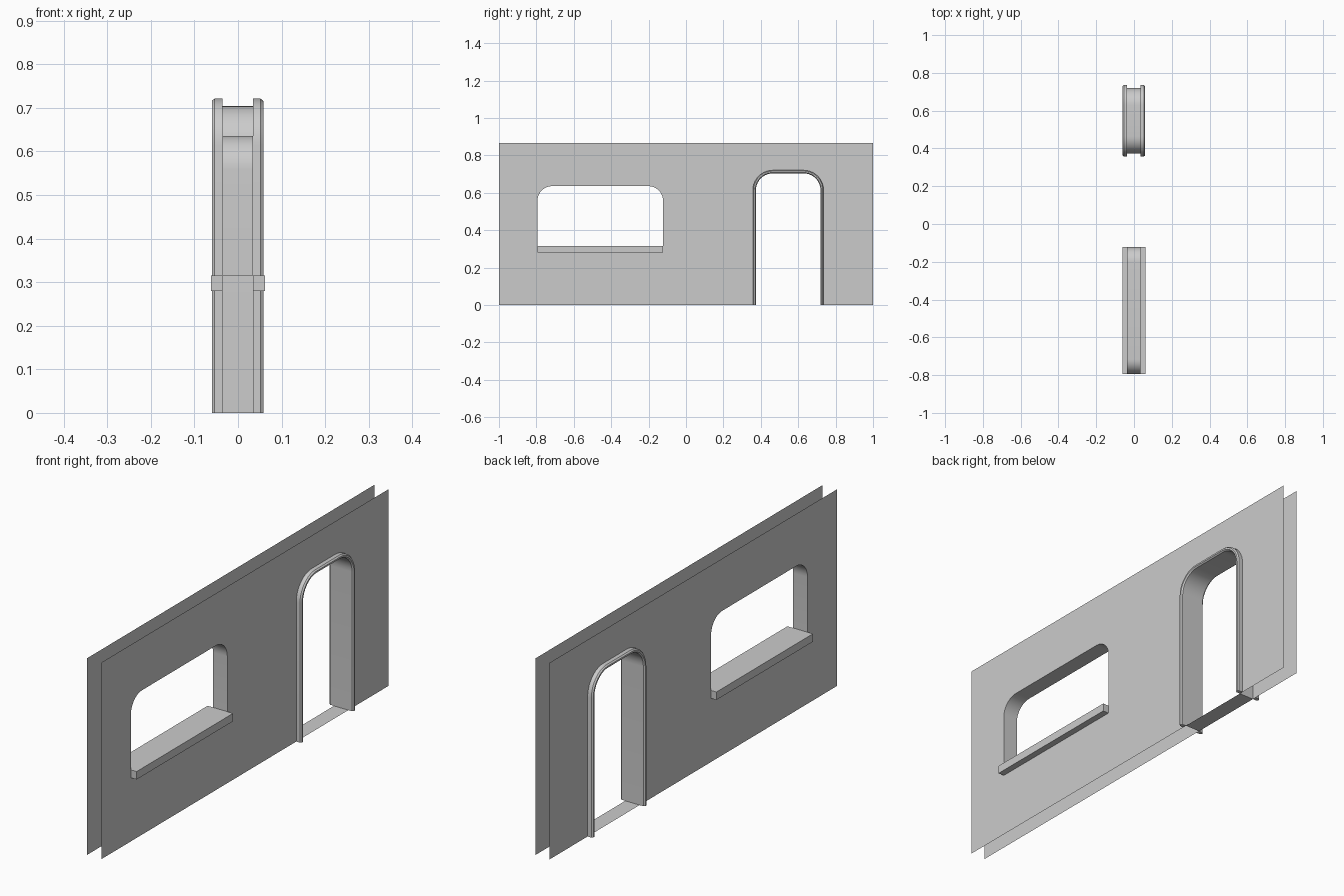
import bpy, bmesh, math

if "Cube" in bpy.data.objects:
    bpy.data.objects.remove(bpy.data.objects["Cube"])

XB, XF = -0.036, 0.034            # the two wall sheets
DOOR = (0.374, 0.719, 0.0, 0.704, 0.09)
WINDOW = (-0.794, -0.123, 0.28, 0.636, 0.078)


def arch(y0, y1, z0, z1, r, n=10):
    """Open outline: up the low-y side, over rounded corners, down the high-y side."""
    pts = [(y0, z0)]
    for cy, start in ((y0 + r, math.pi), (y1 - r, math.pi / 2)):
        for i in range(n + 1):
            a = start - math.pi / 2 * i / n
            pts.append((cy + r * math.cos(a), z1 - r + r * math.sin(a)))
    return pts + [(y1, z0)]


def finish(name, bm):
    mesh = bpy.data.meshes.new(name)
    bm.to_mesh(mesh)
    bm.free()
    ob = bpy.data.objects.new(name, mesh)
    bpy.context.collection.objects.link(ob)
    bpy.ops.object.select_all(action='DESELECT')
    ob.select_set(True)
    bpy.context.view_layer.objects.active = ob
    bpy.ops.object.shade_smooth_by_angle(angle=math.radians(30))
    return ob


def loft(name, rows, caps=()):
    """Skin neighbouring rows of points; caps list the row numbers closed at each end."""
    bm = bmesh.new()
    v = [[bm.verts.new(p) for p in row] for row in rows]
    for a, b in zip(v, v[1:]):
        for i in range(len(a) - 1):
            bm.faces.new((a[i], a[i + 1], b[i + 1], b[i]))
    for cap in caps:
        bm.faces.new([v[i][0] for i in cap])
        bm.faces.new([v[i][-1] for i in reversed(cap)])
    return finish(name, bm)


def wall(name, x, sign):
    """Single flat sheet with a door notch and a window hole."""
    bm = bmesh.new()
    outer = [(-1, 0)] + arch(*DOOR) + [(1, 0), (1, 0.866), (-1, 0.866)]
    edges = []
    for loop in (outer, arch(*WINDOW)):
        vs = [bm.verts.new((x, y, z)) for y, z in loop]
        edges += [bm.edges.new((vs[i - 1], vs[i])) for i in range(len(vs))]
    bmesh.ops.triangle_fill(bm, use_beauty=True, edges=edges, normal=(sign, 0, 0))
    for f in bm.faces:
        f.normal_update()
        if f.normal.x * sign < 0:
            f.normal_flip()
    return finish(name, bm)


# Wall sheets
wall("wall_right", XF, 1)
wall("wall_left", XB, -1)

# Inner linings of the openings
loft("door_lining", [[(x, y, z) for y, z in arch(*DOOR)] for x in (XB, XF)])
win = (*WINDOW[:2], 0.315, *WINDOW[3:])
loft("window_lining", [[(x, y, z) for y, z in arch(*win)] for x in (XB, XF)])

# Threshold under the door
loft("threshold", [[(x, DOOR[1], 0), (x, DOOR[0], 0)] for x in (XB, XF)])

# Chamfered door trim on each face: (outward offset, depth from wall)
profile = [(0, 0), (0, 0.018), (0.005, 0.024), (0.012, 0.024), (0.017, 0.018), (0.017, 0)]
y0, y1, z0, z1, r = DOOR
for side, x, s in (("right", XF, 1), ("left", XB, -1)):
    rows = [[(x + s * d, y, z) for y, z in arch(y0 - o, y1 + o, z0, z1 + o, r + o)]
            for o, d in profile[::s]]
    loft("door_trim_" + side, rows, [range(len(rows))])

# Window sill: top board with a lip on both faces
lo, hi, w = 0.28, 0.315, 0.062
section = [(XB, lo), (-w, lo), (-w, hi), (XB, hi), (XF, hi), (w, hi), (w, lo), (XF, lo)]
loft("window_sill", [[(x, WINDOW[1], z), (x, WINDOW[0], z)] for x, z in section],
     [range(0, 4), range(4, 8)])
